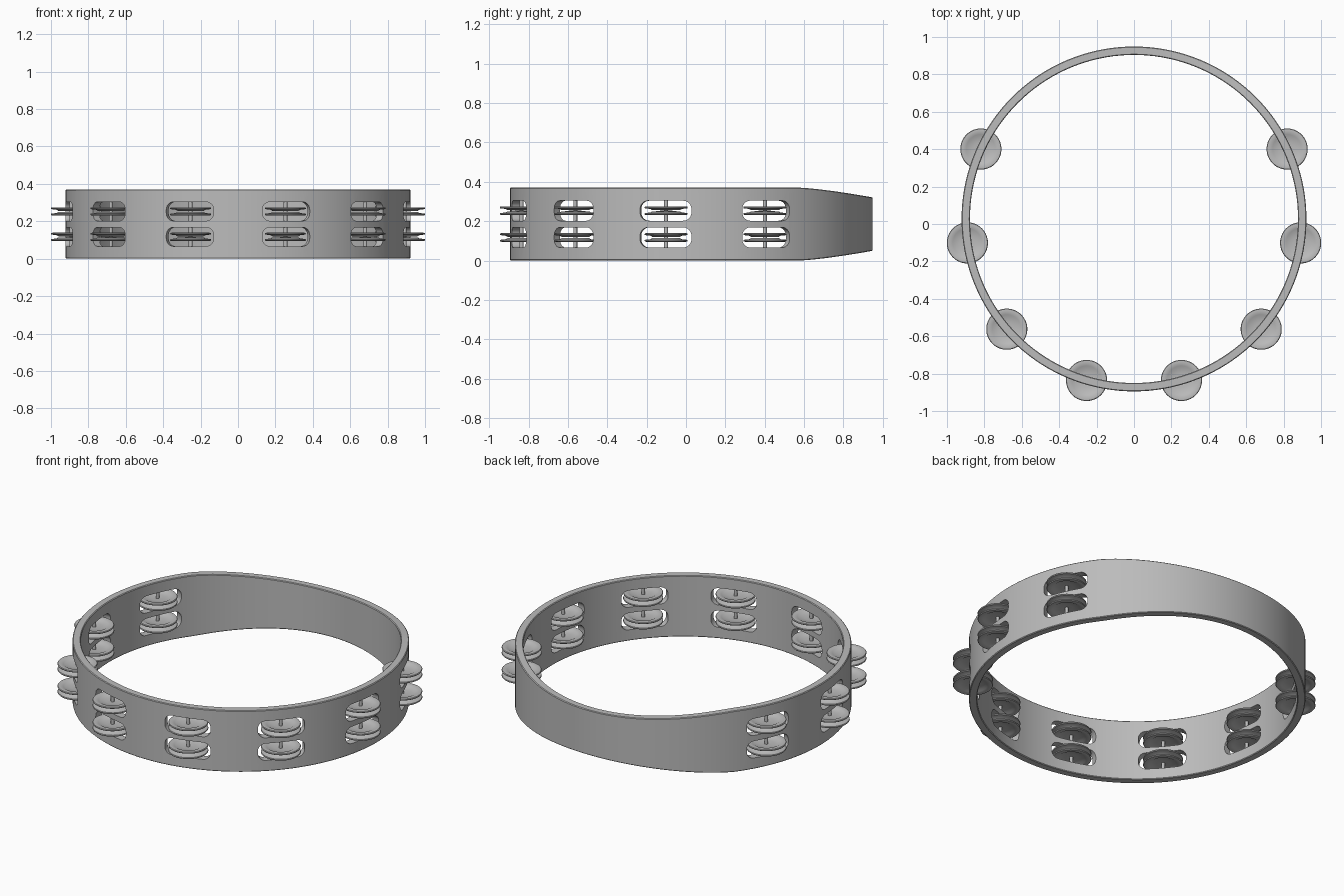
import bpy, bmesh
from math import sin, cos, pi, radians
from mathutils import Matrix, Vector

cube = bpy.data.objects.get("Cube")
if cube:
    bpy.data.objects.remove(cube, do_unlink=True)

CENTRE_Y = 0.027
HEIGHT = 0.37
R_OUT, R_IN = 0.922, 0.877
R_PIN = 0.9
ROWS = (HEIGHT / 2 - 0.068, HEIGHT / 2 + 0.068)
STEP = 360 / 11
ANGLES = [radians(-90 + s * STEP * (k + 0.5)) for s in (-1, 1) for k in range(4)]

grey = bpy.data.materials.new("plain grey")
grey.use_nodes = True
grey.diffuse_color = (0.5, 0.5, 0.5, 1)
grey.node_tree.nodes["Principled BSDF"].inputs["Base Color"].default_value = (0.5, 0.5, 0.5, 1)


def finish(name, bm):
    bmesh.ops.recalc_face_normals(bm, faces=bm.faces)
    mesh = bpy.data.meshes.new(name)
    bm.to_mesh(mesh)
    bm.free()
    mesh.materials.append(grey)
    obj = bpy.data.objects.new(name, mesh)
    bpy.context.collection.objects.link(obj)
    return obj


def activate(obj):
    bpy.ops.object.select_all(action='DESELECT')
    obj.select_set(True)
    bpy.context.view_layer.objects.active = obj


def smooth(obj):
    activate(obj)
    bpy.ops.object.shade_smooth_by_angle(angle=radians(30))


def bridge(bm, rings, closed):
    """Join rings of vertices with quads."""
    n = len(rings[0])
    for i in range(len(rings) if closed else len(rings) - 1):
        a, b = rings[i], rings[(i + 1) % len(rings)]
        for j in range(n):
            bm.faces.new((a[j], a[(j + 1) % n], b[(j + 1) % n], b[j]))


def station(angle, row):
    """Local frame of a jingle: x is outward, y along the hoop, z up."""
    pos = Vector((R_PIN * cos(angle), R_PIN * sin(angle) + CENTRE_Y, row))
    return Matrix.Translation(pos) @ Matrix.Rotation(angle, 4, 'Z')


# Hoop: bevelled band that narrows towards the back
bm = bmesh.new()
rings = []
SEGMENTS, B = 144, 0.004
for i in range(SEGMENTS):
    a = 2 * pi * i / SEGMENTS
    u = max(0, (R_OUT * sin(a) + CENTRE_Y - 0.58) / 0.37)
    lo = 0.049 * u ** 1.35
    hi = HEIGHT - lo
    profile = [(R_IN, lo + B), (R_IN + B, lo), (R_OUT - B, lo), (R_OUT, lo + B),
               (R_OUT, hi - B), (R_OUT - B, hi), (R_IN + B, hi), (R_IN, hi - B)]
    rings.append([bm.verts.new((r * cos(a), r * sin(a) + CENTRE_Y, z)) for r, z in profile])
bridge(bm, rings, True)
hoop = finish("hoop", bm)

# Rounded slots cut through the hoop
bm = bmesh.new()
HALF_W, HALF_H, CORNER = 0.132, 0.051, 0.042
outline = []
for k, (sy, sz) in enumerate(((1, 1), (-1, 1), (-1, -1), (1, -1))):
    for j in range(7):
        t = k * pi / 2 + j * pi / 12
        outline.append((sy * (HALF_W - CORNER) + CORNER * cos(t),
                        sz * (HALF_H - CORNER) + CORNER * sin(t)))
for angle in ANGLES:
    for row in ROWS:
        m = station(angle, row)
        ends = [[bm.verts.new(m @ Vector((x, y, z))) for y, z in outline] for x in (-0.12, 0.1)]
        bridge(bm, ends, False)
        for end in ends:
            bm.faces.new(end)
cutter = finish("slot_cutter", bm)
cutter.hide_render = True
mod = hoop.modifiers.new("slots", 'BOOLEAN')
mod.operation = 'DIFFERENCE'
mod.solver = 'EXACT'
mod.object = cutter
activate(hoop)
bpy.ops.object.modifier_apply(modifier=mod.name)
bpy.data.objects.remove(cutter, do_unlink=True)
smooth(hoop)

# Jingle: a dished disc, facing up
DISH = [(0.009, 0.008), (0.035, 0.011), (0.068, 0.012), (0.078, 0.018), (0.1, 0.022),
        (0.107, 0.021), (0.11, 0.017), (0.108, 0.012), (0.08, 0.009), (0.07, 0.003), (0.009, 0.002)]


def lathe(bm, side, segments=40):
    rings = [[bm.verts.new((r * cos(2 * pi * j / segments), r * sin(2 * pi * j / segments), side * z))
              for j in range(segments)] for r, z in DISH]
    bridge(bm, rings, True)


# One pair of discs back to back, and one pin, shared by every slot
bm = bmesh.new()
for side in (-1, 1):
    lathe(bm, side)
jingle = finish("jingle_pair", bm)
smooth(jingle)
bm = bmesh.new()
bmesh.ops.create_cone(bm, cap_ends=True, segments=16, radius1=0.01, radius2=0.01, depth=0.114)
pin = finish("pin", bm)
smooth(pin)

first = True
for angle in ANGLES:
    for row in ROWS:
        for part in (jingle, pin):
            obj = part if first else part.copy()
            if not first:
                bpy.context.collection.objects.link(obj)
            obj.matrix_world = station(angle, row)
            if part is pin:
                # Seat the pin in the middle of the hoop wall
                obj.location.z = row
        first = False
